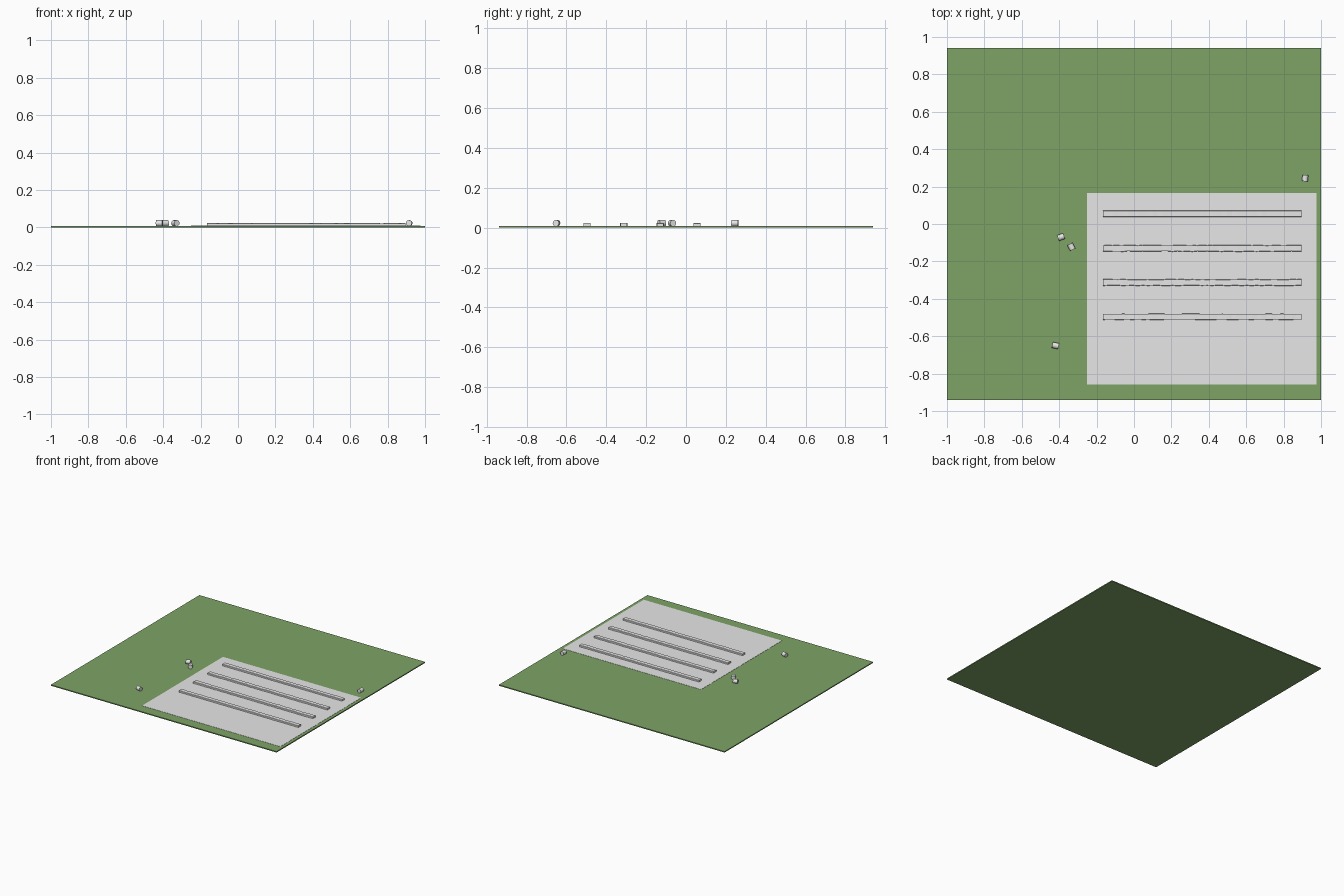
import bpy, bmesh, math, random
from mathutils import Matrix

if "Cube" in bpy.data.objects:
    bpy.data.objects.remove(bpy.data.objects["Cube"])

random.seed(4)


def material(name, rgb):
    m = bpy.data.materials.new(name)
    m.diffuse_color = (*rgb, 1)
    m.use_nodes = True
    m.node_tree.nodes["Principled BSDF"].inputs["Base Color"].default_value = m.diffuse_color
    return m


GREEN = material("grass_green", (0.21, 0.37, 0.133))
GREY = material("light_grey", (0.8, 0.8, 0.8))
GROUND_TOP = 0.008


def finish(name, bm, mat):
    bmesh.ops.recalc_face_normals(bm, faces=bm.faces)
    mesh = bpy.data.meshes.new(name)
    bm.to_mesh(mesh)
    bm.free()
    mesh.materials.append(mat)
    ob = bpy.data.objects.new(name, mesh)
    bpy.context.collection.objects.link(ob)
    return ob


def box(name, x0, x1, y0, y1, z0, z1, mat):
    bm = bmesh.new()
    bmesh.ops.create_cube(bm, size=1, matrix=Matrix.Translation(
        ((x0 + x1) / 2, (y0 + y1) / 2, (z0 + z1) / 2)) @ Matrix.Diagonal((x1 - x0, y1 - y0, z1 - z0, 1)))
    return finish(name, bm, mat)


# Grass field and the pale plot lying on it
box("field", -1, 1, -0.94, 0.94, 0, GROUND_TOP, GREEN)
box("plot", -0.25, 0.975, -0.857, 0.167, 0.004, GROUND_TOP + 0.0015, GREY)


# Long crop rows with slightly uneven edges
def crop_row(i, y, wobble):
    bm = bmesh.new()
    section = [(-0.017, 0.008), (-0.017, 0.021), (-0.015, 0.023),
               (0.015, 0.023), (0.017, 0.021), (0.017, 0.008)]
    n = 40
    rings = []
    for k in range(n + 1):
        x = -0.165 + 1.06 * k / n
        dy = [random.uniform(-wobble, wobble) for _ in range(2)]
        dz = random.uniform(-0.001, 0.001)
        rings.append([bm.verts.new((x, y + sy + dy[sy > 0], z + (dz if z > 0.01 else 0)))
                      for sy, z in section])
    for a, b in zip(rings, rings[1:]):
        for j in range(6):
            q = (j + 1) % 6
            bm.faces.new((a[j], a[q], b[q], b[j]))
    bm.faces.new(rings[0])
    bm.faces.new(rings[-1][::-1])
    finish(f"crop_row_{i}", bm, GREY)


for i, (y, w) in enumerate([(0.055, 0.0005), (-0.13, 0.0018), (-0.313, 0.0018), (-0.497, 0.0003)]):
    crop_row(i + 1, y, w)


# Round hay bales lying on their sides
def bale(i, x, y, angle):
    r = 0.016
    bm = bmesh.new()
    bmesh.ops.create_cone(bm, cap_ends=True, segments=20, radius1=r, radius2=r, depth=0.034,
                          matrix=Matrix.Translation((x, y, GROUND_TOP + r - 0.001))
                          @ Matrix.Rotation(math.radians(angle), 4, 'Z')
                          @ Matrix.Rotation(math.pi / 2, 4, 'Y'))
    for f in bm.faces:
        f.smooth = len(f.verts) == 4
    finish(f"hay_bale_{i}", bm, GREY)


for i, (x, y, a) in enumerate([(-0.39, -0.07, 20), (-0.335, -0.122, 118), (-0.42, -0.65, -12), (0.915, 0.245, 85)]):
    bale(i + 1, x, y, a)
